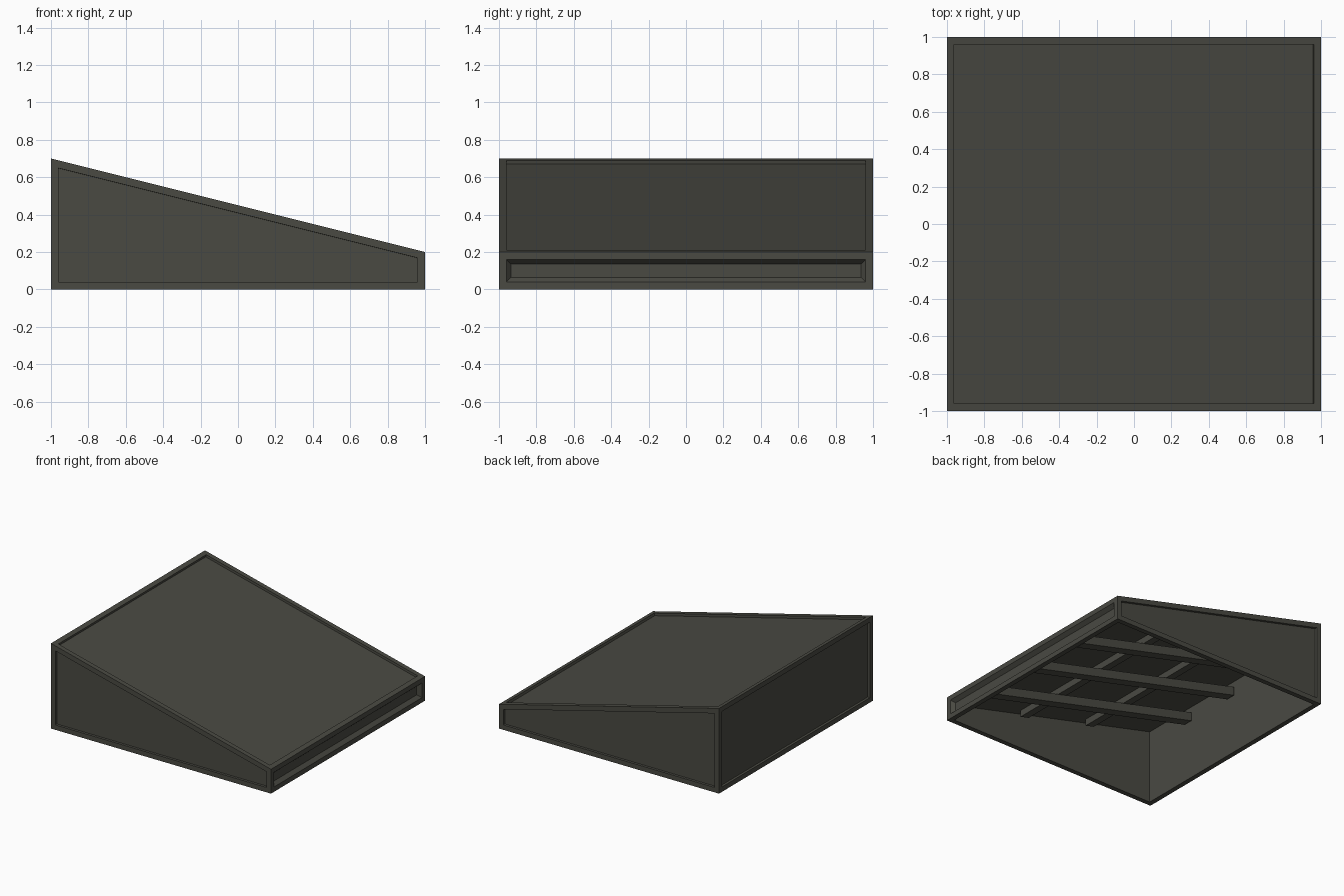
import bpy, bmesh, math
from mathutils import Vector

if "Cube" in bpy.data.objects:
    bpy.data.objects.remove(bpy.data.objects["Cube"])

paint = bpy.data.materials.new("dark olive grey")
paint.diffuse_color = (0.068, 0.068, 0.055, 1)
paint.use_nodes = True
paint.node_tree.nodes["Principled BSDF"].inputs["Base Color"].default_value = paint.diffuse_color

SLOPE = -0.25


def top(x, drop=0.0):
    """Height of the sloping deck at x, lowered by drop."""
    return 0.45 + SLOPE * x - drop


def make(name, bm):
    me = bpy.data.meshes.new(name)
    bm.to_mesh(me)
    bm.free()
    me.materials.append(paint)
    ob = bpy.data.objects.new(name, me)
    bpy.context.collection.objects.link(ob)
    return ob


def ring(bm, r, drop):
    """Bottom and top corner loops of a wedge with half size r."""
    pts = [(-r, -r), (r, -r), (r, r), (-r, r)]
    low = [bm.verts.new((x, y, 0)) for x, y in pts]
    high = [bm.verts.new((x, y, top(x, drop))) for x, y in pts]
    return low, high


# Hollow wedge shell, open underneath
bm = bmesh.new()
low, high = ring(bm, 1.0, 0.0)
ilow, ihigh = ring(bm, 0.96, 0.08)
outer = [bm.faces.new(high)]
bm.faces.new(ihigh[::-1])
for i in range(4):
    j = (i + 1) % 4
    outer.append(bm.faces.new((low[i], low[j], high[j], high[i])))
    bm.faces.new((ilow[j], ilow[i], ihigh[i], ihigh[j]))
    bm.faces.new((low[j], low[i], ilow[i], ilow[j]))
bm.normal_update()

# Recessed panels: straight sided, except the bevelled low end
bmesh.ops.inset_individual(bm, faces=outer, thickness=0.04, use_even_offset=True)
for f in outer:
    bm.normal_update()
    low_end = f.normal.x > 0.9
    bmesh.ops.inset_individual(bm, faces=[f],
                               thickness=0.025 if low_end else 0.0005,
                               depth=-0.03 if low_end else -0.02,
                               use_even_offset=True)
make("wedge_shell", bm)


def beam(name, x0, x1, y0, y1, drop_top, drop_bottom):
    """Sloped beam hanging below the deck."""
    bm = bmesh.new()
    bmesh.ops.create_cube(bm, size=1)
    for v in bm.verts:
        x = x1 if v.co.x > 0 else x0
        y = y1 if v.co.y > 0 else y0
        v.co = Vector((x, y, top(x, drop_top if v.co.z > 0 else drop_bottom)))
    make(name, bm)


# Cross beams under the deck
for i, x in enumerate((-0.32, 0.32)):
    beam(f"cross_beam_{i + 1}", x - 0.04, x + 0.04, -0.9, 0.9, 0.075, 0.135)

# Long beams below the cross beams
for i, y in enumerate((-0.5, 0.0, 0.5)):
    beam(f"long_beam_{i + 1}", -0.95, 0.95, y - 0.04, y + 0.04, 0.133, 0.205)
